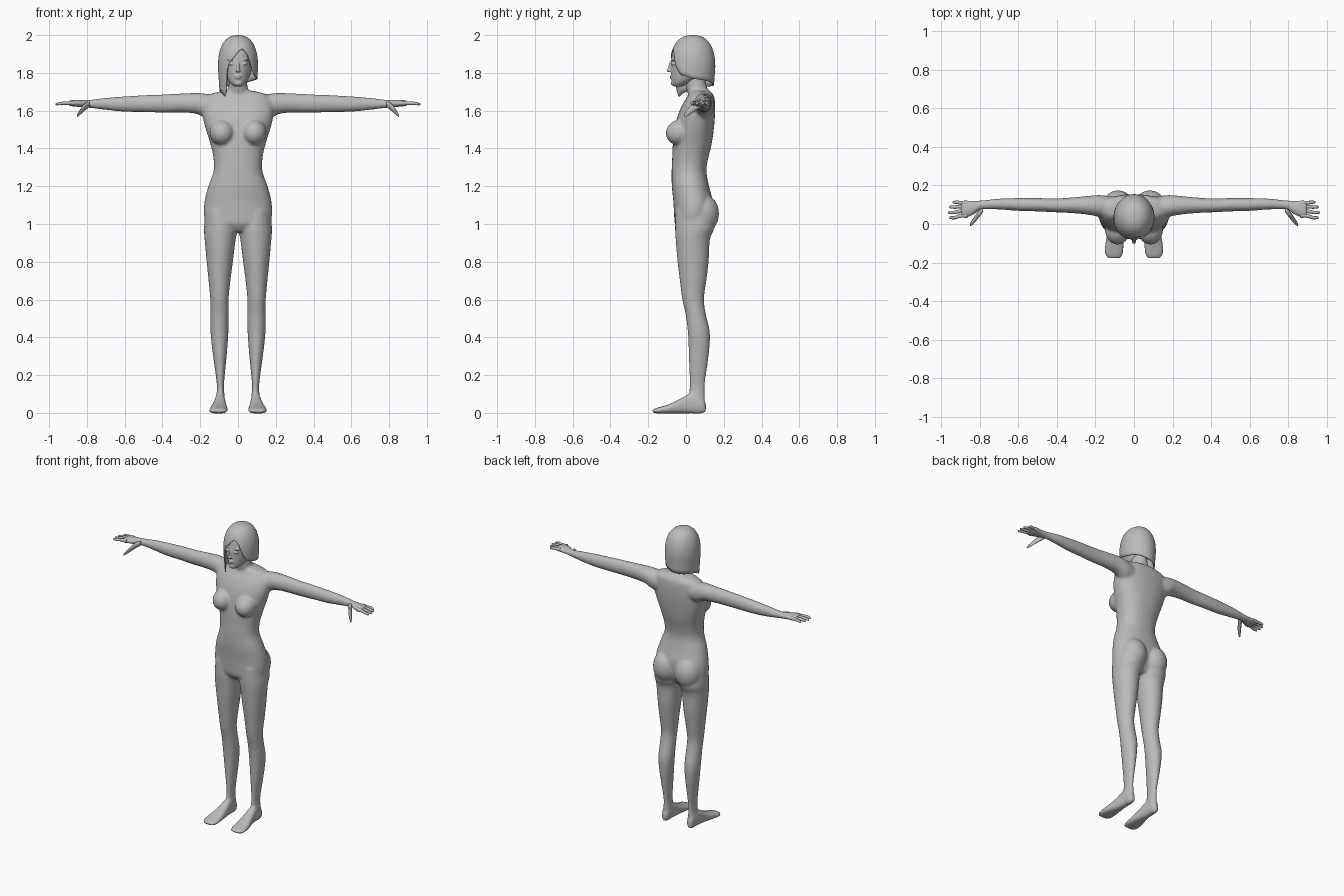
import bpy, bmesh, math
from mathutils import Matrix, Vector

skin = bpy.data.materials.new("plain grey")
skin.diffuse_color = (0.5, 0.5, 0.5, 1)


def catmull(a, b, c, d, t):
    return 0.5 * (2 * b + (c - a) * t + (2 * a - 5 * b + 4 * c - d) * t * t
                  + (3 * b - a - 3 * c + d) * t ** 3)


def loft(bm, axis, rings, side=1, n=24, p=2.0, steps=4):
    """Closed tube; each ring is (position on axis, u0, u1, v0, v1)."""
    fine = []
    for i in range(len(rings) - 1):
        q = [rings[max(i - 1, 0)], rings[i], rings[i + 1], rings[min(i + 2, len(rings) - 1)]]
        for s in range(steps):
            fine.append([catmull(*k, s / steps) for k in zip(*q)])
    fine.append(rings[-1])
    loops = []
    for t, u0, u1, v0, v1 in fine:
        loop = []
        for k in range(n):
            a = 2 * math.pi * k / n
            c, s = math.cos(a), math.sin(a)
            u = (u0 + u1) / 2 + (u1 - u0) / 2 * math.copysign(abs(c) ** (2 / p), c)
            v = (v0 + v1) / 2 + (v1 - v0) / 2 * math.copysign(abs(s) ** (2 / p), s)
            x, y, z = {'x': (t, u, v), 'y': (u, t, v), 'z': (u, v, t)}[axis]
            loop.append(bm.verts.new((x * side, y, z)))
        loops.append(loop)
    faces = [bm.faces.new(loops[0]), bm.faces.new(loops[-1])]
    for a, b in zip(loops, loops[1:]):
        for k in range(n):
            m = (k + 1) % n
            faces.append(bm.faces.new((a[k], a[m], b[m], b[k])))
    bmesh.ops.recalc_face_normals(bm, faces=faces)


def blob(bm, pos, size, tilt=0):
    m = Matrix.Translation(pos) @ Matrix.Rotation(tilt, 4, 'X') @ Matrix.Diagonal((*size, 1))
    bmesh.ops.create_uvsphere(bm, u_segments=24, v_segments=16, radius=1, matrix=m)


def finish(bm, name, voxel=0, smooth=0):
    me = bpy.data.meshes.new(name)
    bm.to_mesh(me)
    bm.free()
    ob = bpy.data.objects.new(name, me)
    bpy.context.collection.objects.link(ob)
    me.materials.append(skin)
    bpy.ops.object.select_all(action='DESELECT')
    ob.select_set(True)
    bpy.context.view_layer.objects.active = ob
    bpy.ops.object.shade_smooth_by_angle(angle=math.radians(50))
    if voxel:
        r = ob.modifiers.new("blend parts", 'REMESH')
        r.mode, r.voxel_size, r.use_smooth_shade = 'VOXEL', voxel, True
        s = ob.modifiers.new("soften", 'SMOOTH')
        s.factor, s.iterations = 0.5, smooth
    return ob


# Body: torso and neck
bm = bmesh.new()
torso = [(.96, .09, -.03, .10), (1.0, .165, -.058, .125), (1.05, .18, -.063, .138),
         (1.12, .177, -.067, .142), (1.2, .157, -.075, .122), (1.28, .129, -.076, .108),
         (1.35, .13, -.073, .118), (1.42, .145, -.07, .135), (1.5, .17, -.06, .147),
         (1.57, .187, -.045, .153), (1.63, .188, -.02, .154), (1.67, .172, .005, .15),
         (1.69, .14, .015, .14), (1.705, .08, .02, .125)]
loft(bm, 'z', [(z, -w, w, f, b) for z, w, f, b in torso], n=36, p=2.25)
loft(bm, 'z', [(1.64, -.08, .08, .02, .14), (1.69, -.064, .064, .01, .125),
               (1.73, -.05, .05, -.002, .11), (1.79, -.047, .047, -.01, .1)])
for s in (1, -1):
    # Bust and seat
    blob(bm, (s * .085, -.03, 1.485), (.066, .078, .068), .25)
    blob(bm, (s * .082, .088, 1.055), (.085, .087, .105))
    # Leg
    loft(bm, 'z', [(1.07, .02, .172, -.055, .15), (.98, .002, .18, -.058, .15),
                   (.92, .012, .177, -.055, .127), (.8, .027, .166, -.045, .12),
                   (.7, .04, .156, -.033, .108), (.6, .05, .147, -.02, .095),
                   (.52, .05, .146, -.002, .106), (.42, .051, .145, .01, .127),
                   (.3, .06, .132, .015, .12), (.15, .074, .112, .018, .1),
                   (.08, .07, .116, .012, .1), (.03, .072, .118, .01, .1)], s, n=28)
    # Foot
    loft(bm, 'y', [(.105, .082, .108, .008, .05), (.085, .07, .118, -.003, .085),
                   (.03, .068, .122, -.003, .105), (-.03, .062, .132, -.003, .075),
                   (-.09, .055, .148, -.003, .046), (-.15, .056, .153, -.003, .028),
                   (-.178, .07, .135, .002, .018)], s, p=2.6)
    # Arm and palm
    loft(bm, 'x', [(.1, .03, .14, 1.55, 1.68), (.17, .035, .15, 1.56, 1.69),
                   (.22, .045, .148, 1.583, 1.694), (.3, .055, .14, 1.59, 1.691),
                   (.4, .06, .133, 1.59, 1.686), (.5, .065, .135, 1.592, 1.682),
                   (.6, .068, .135, 1.594, 1.676), (.7, .075, .132, 1.604, 1.668),
                   (.79, .075, .123, 1.615, 1.657), (.83, .05, .121, 1.618, 1.658),
                   (.87, .032, .123, 1.622, 1.657), (.9, .036, .118, 1.627, 1.652)], s)
finish(bm, "body", .008, 6)

# Fingers and thumb
for s, label in ((1, "left"), (-1, "right")):
    bm = bmesh.new()
    for y0, y1, tip in ((.11, .113, .942), (.09, .088, .96), (.067, .06, .966), (.043, .033, .96)):
        loft(bm, 'x', [(.865, y0 - .012, y0 + .012, 1.627, 1.653),
                       (.9, y0 - .010, y0 + .010, 1.63, 1.65),
                       ((.9 + tip) / 2, y1 - .009, y1 + .009, 1.63, 1.648),
                       (tip - .006, y1 - .007, y1 + .007, 1.628, 1.642),
                       (tip, y1 - .003, y1 + .003, 1.631, 1.638)], s, n=10, steps=2)
    loft(bm, 'x', [(.785, .06, .1, 1.62, 1.65), (.805, .035, .075, 1.605, 1.645),
                   (.825, .01, .045, 1.588, 1.622), (.843, -.007, .018, 1.572, 1.596),
                   (.853, -.012, .002, 1.566, 1.579)], s, n=12, steps=3)
    finish(bm, label + "_fingers")

# Head with brow, eyes, nose, lips and chin
bm = bmesh.new()
head = [(1.728, .02, -.062, -.02), (1.745, .04, -.074, .02), (1.775, .06, -.078, .08),
        (1.82, .073, -.08, .12), (1.87, .08, -.078, .13), (1.92, .075, -.068, .122),
        (1.96, .05, -.04, .09), (1.975, .02, -.01, .06)]
loft(bm, 'z', [(z, -w, w, f, b) for z, w, f, b in head], n=32)
blob(bm, (0, -.082, 1.835), (.008, .012, .033), -.25)
blob(bm, (0, -.09, 1.813), (.012, .014, .009))
blob(bm, (0, -.078, 1.783), (.02, .009, .005))
blob(bm, (0, -.076, 1.773), (.017, .009, .006))
blob(bm, (0, -.066, 1.745), (.02, .014, .014))
for s in (1, -1):
    blob(bm, (s * .033, -.066, 1.848), (.017, .013, .008))
    blob(bm, (s * .034, -.066, 1.868), (.024, .011, .006))
finish(bm, "head", .004, 3)

# Hair: bob with a swept fringe and one long front lock; (angle from front, lower edge)
EDGE = [(-180, 1.735), (-100, 1.72), (-60, 1.69), (-48, 1.675), (-40, 1.70), (-35, 1.80),
        (-28, 1.85), (0, 1.91), (14, 1.93), (30, 1.90), (44, 1.83), (58, 1.79),
        (90, 1.77), (140, 1.755), (180, 1.735)]


def edge(a):
    for (a0, z0), (a1, z1) in zip(EDGE, EDGE[1:]):
        if a <= a1:
            return z0 + (z1 - z0) * (a - a0) / (a1 - a0)
    return EDGE[-1][1]


def hair_point(a, t):
    z = 2 - (2 - edge(a)) * t ** 1.8
    if z > 1.83:
        r = max(0, 1 - ((z - 1.83) / .17) ** 2.4) ** (1 / 2.4)
    else:
        r = 1 - .6 * (1.83 - z)
    a = math.radians(a)
    return Vector((.106 * r * math.sin(a), .035 - .12 * r * math.cos(a), z))


bm = bmesh.new()
N, M = 120, 18
crown = bm.verts.new((0, .035, 2))
grid = [[bm.verts.new(hair_point(-180 + 360 * i / N, j / M)) for j in range(1, M + 1)]
        for i in range(N)]
for i in range(N):
    a, b = grid[i], grid[(i + 1) % N]
    bm.faces.new((crown, a[0], b[0]))
    for j in range(M - 1):
        bm.faces.new((a[j], a[j + 1], b[j + 1], b[j]))
bmesh.ops.recalc_face_normals(bm, faces=bm.faces)
if sum(f.normal.z for f in bm.faces) < 0:
    bmesh.ops.reverse_faces(bm, faces=bm.faces)
hair = finish(bm, "hair")
shell = hair.modifiers.new("thickness", 'SOLIDIFY')
shell.thickness, shell.offset = .007, -1
